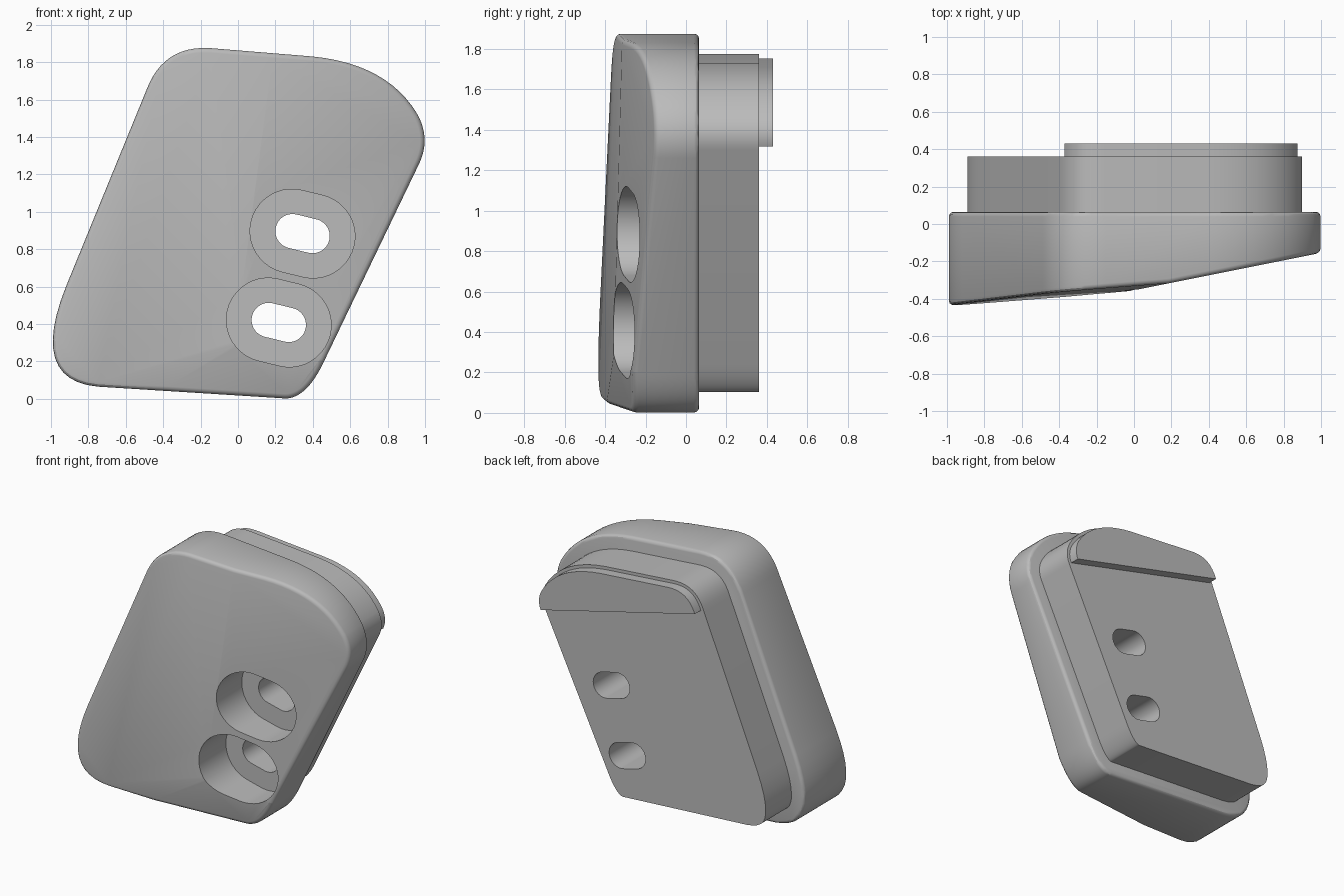
import bpy, bmesh, math
from mathutils import Vector

cube = bpy.data.objects.get("Cube")
if cube:
    bpy.data.objects.remove(cube, do_unlink=True)

grey = bpy.data.materials.new("plain grey")
grey.use_nodes = True
colour = (0.5, 0.5, 0.5, 1)
grey.diffuse_color = colour
grey.node_tree.nodes["Principled BSDF"].inputs["Base Color"].default_value = colour

# Rounded corners of the outline, counter-clockwise: start, control, end
CORNERS = [
    ((-0.92, 0.60), (-1.12, 0.10), (-0.75, 0.065)),
    ((0.25, 0.002), (0.365, -0.002), (0.46, 0.20)),
    ((0.97, 1.26), (1.03, 1.39), (0.96, 1.52)),
    ((0.96, 1.52), (0.80, 1.79), (0.40, 1.83)),
    ((-0.15, 1.875), (-0.40, 1.89), (-0.49, 1.65)),
]


def outline(steps=12):
    pts = []
    for a, b, c in CORNERS:
        a, b, c = Vector(a), Vector(b), Vector(c)
        for i in range(steps + 1):
            t = i / steps
            p = a * (1 - t) ** 2 + b * 2 * t * (1 - t) + c * t * t
            if not pts or (p - pts[-1]).length > 0.001:
                pts.append(p)
    return pts


def inset(pts, d):
    out = []
    for i, p in enumerate(pts):
        e1 = (p - pts[i - 1]).normalized()
        e2 = (pts[(i + 1) % len(pts)] - p).normalized()
        n = Vector((-e1.y - e2.y, e1.x + e2.x)).normalized()
        out.append(p + n * d / n.dot(Vector((-e1.y, e1.x))))
    return out


def slot(cx, cz, half, radius, steps=20):
    # Obround tilted like the lip edge
    tilt = math.atan(-0.243)
    pts = []
    for side in (0, 1):
        for i in range(steps + 1):
            a = -math.pi / 2 + math.pi * (side + i / steps)
            s = half * (1 - 2 * side)
            x, z = s + radius * math.cos(a), radius * math.sin(a)
            pts.append(Vector((cx + x * math.cos(tilt) - z * math.sin(tilt),
                               cz + x * math.sin(tilt) + z * math.cos(tilt))))
    return pts


def prism(name, pts, y0, y1, cuts=()):
    bm = bmesh.new()
    face = bm.faces.new([bm.verts.new((p.x, y0, p.y)) for p in pts])
    ext = bmesh.ops.extrude_face_region(bm, geom=[face])
    moved = [g for g in ext["geom"] if isinstance(g, bmesh.types.BMVert)]
    bmesh.ops.translate(bm, vec=(0, y1 - y0, 0), verts=moved)
    # Slice off everything on the negative side of each plane
    for co, no in cuts:
        geom = bm.verts[:] + bm.edges[:] + bm.faces[:]
        res = bmesh.ops.bisect_plane(bm, geom=geom, dist=1e-5, plane_co=co,
                                     plane_no=no, clear_inner=True)
        edges = [g for g in res["geom_cut"] if isinstance(g, bmesh.types.BMEdge)]
        bmesh.ops.holes_fill(bm, edges=edges)
    bmesh.ops.recalc_face_normals(bm, faces=bm.faces)
    mesh = bpy.data.meshes.new(name)
    bm.to_mesh(mesh)
    bm.free()
    mesh.materials.append(grey)
    ob = bpy.data.objects.new(name, mesh)
    bpy.context.collection.objects.link(ob)
    return ob


def finish(ob, bevel=0, cutters=()):
    if bevel:
        m = ob.modifiers.new("rounded_rim", "BEVEL")
        m.width, m.segments = bevel, 3
        m.limit_method, m.angle_limit = "ANGLE", math.radians(40)
        m.use_clamp_overlap = False
    for c in cutters:
        m = ob.modifiers.new("cut", "BOOLEAN")
        m.operation, m.solver, m.object = "DIFFERENCE", "EXACT", c
    bpy.ops.object.select_all(action="DESELECT")
    bpy.context.view_layer.objects.active = ob
    ob.select_set(True)
    for m in list(ob.modifiers):
        bpy.ops.object.modifier_apply(modifier=m.name)
    bpy.ops.object.shade_smooth_by_angle(angle=math.radians(30))


def front_plane(base, bx, cz):
    # Plane y = base + bx * x + cz * z, as point and normal
    return (Vector((0, base, 0)), Vector((-bx, 1, -cz)))


# Sloping front: broad left facet, steeper right facet, lower right facet
left_facet = (-0.361, 0.08, 0.016)
k = 0.18
facets = [left_facet, (-0.354, 0.2, 0.0),
          (left_facet[0] + k * 0.2545, left_facet[1] + k * 0.53,
           left_facet[2] - k * 0.85)]

shape = outline()
body = prism("front_body", shape, -0.7, 0.065, [front_plane(*f) for f in facets])
plug = prism("back_plug", inset(shape, 0.1), 0.055, 0.36)
lip = prism("top_lip", inset(shape, 0.122), 0.355, 0.43,
            [(Vector((0.85, 0, 1.32)), Vector((0.243, 0, 1)))])

# Two counterbored slots
cutters = []
for x, z in ((0.345, 0.883), (0.218, 0.408)):
    cutters.append(prism("slot_cutter", slot(x, z, 0.055, 0.092), -1, 1))
    cutters.append(prism("recess_cutter", slot(x, z, 0.058, 0.224), -1, -0.05))

finish(body, 0.025, cutters)
finish(plug, 0, cutters[::2])
finish(lip)

for c in cutters:
    bpy.data.objects.remove(c, do_unlink=True)
